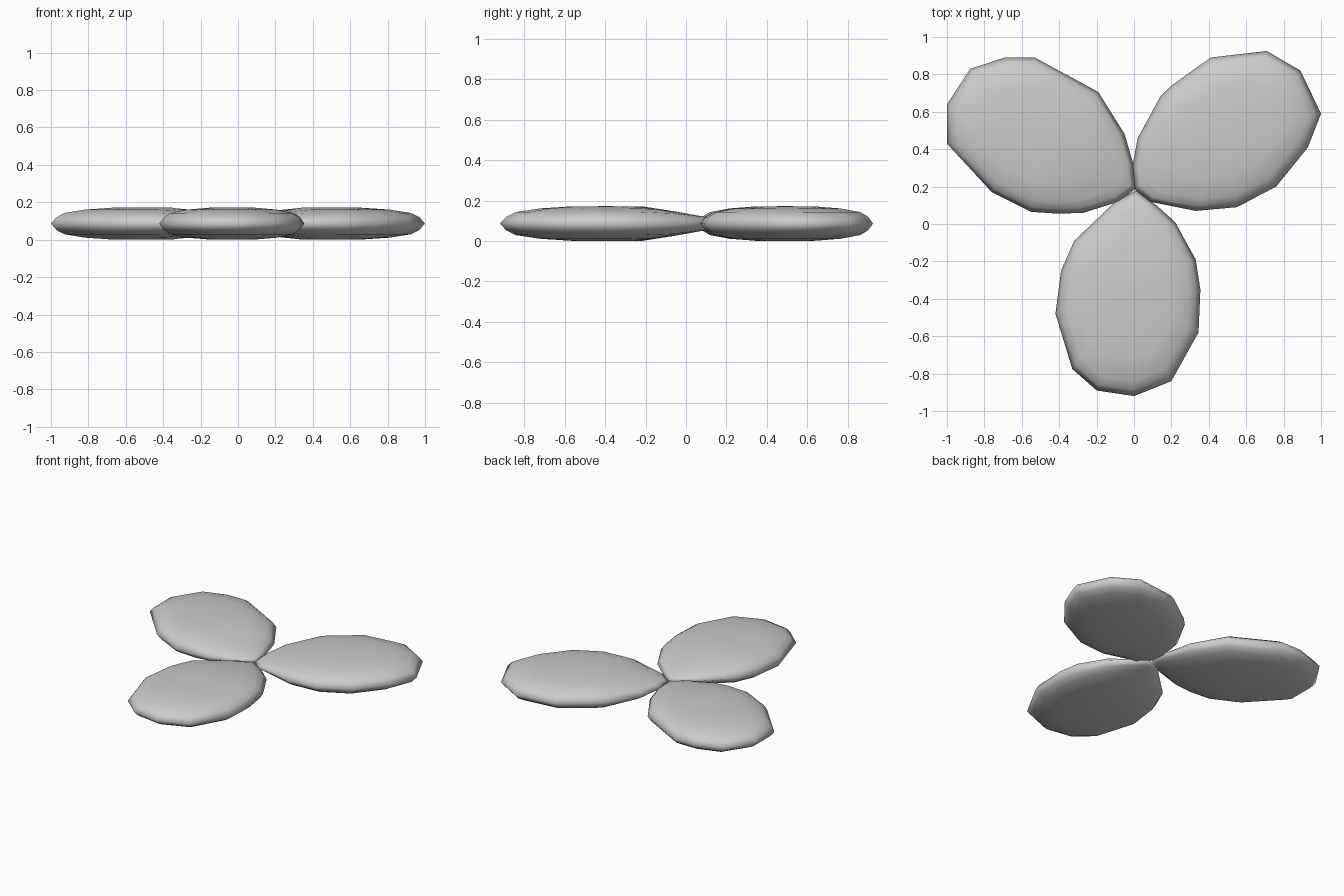
import bpy, bmesh, math
from mathutils import Vector

if "Cube" in bpy.data.objects:
    bpy.data.objects.remove(bpy.data.objects["Cube"])

HUB = Vector((0.0, 0.19))   # point where the three leaves meet
MID = 0.086                 # height of the rim plane
RINGS = [(0.94, 0.034), (0.85, 0.057), (0.62, 0.075), (0.32, 0.085)]  # outline scale, half thickness


def leaf(name, centre, outline):
    """Low-poly cushion: nested scaled copies of the outline above and below the rim."""
    bm = bmesh.new()
    c = Vector(centre)
    pts = [Vector(p) for p in outline]
    n = len(pts)

    def ring(scale, h):
        verts = []
        for p in pts:
            q = c + (p - c) * scale
            taper = min(1.0, 0.45 + 1.4 * (q - HUB).length)   # thinner towards the hub
            verts.append(bm.verts.new((q.x, q.y, MID + h * taper)))
        return verts

    rim = ring(1.0, 0.0)
    for side in (1, -1):
        prev = rim
        for scale, h in RINGS:
            cur = ring(scale, h * side)
            for i in range(n):
                j = (i + 1) % n
                bm.faces.new((prev[i], prev[j], cur[j], cur[i]))
            prev = cur
        top = bm.verts.new((c.x, c.y, MID + side * 0.086))
        for i in range(n):
            bm.faces.new((prev[i], prev[(i + 1) % n], top))
    bmesh.ops.recalc_face_normals(bm, faces=bm.faces)
    for f in bm.faces:
        f.smooth = True
    mesh = bpy.data.meshes.new(name)
    bm.to_mesh(mesh)
    bm.free()
    obj = bpy.data.objects.new(name, mesh)
    bpy.context.collection.objects.link(obj)


# Front leaf
leaf("front_leaf", (-0.03, -0.40), [
    (0.01, 0.18), (0.12, 0.10), (0.22, 0.01), (0.33, -0.19), (0.355, -0.35),
    (0.345, -0.58), (0.20, -0.84), (0, -0.92), (-0.20, -0.89), (-0.33, -0.775),
    (-0.42, -0.48), (-0.39, -0.25), (-0.32, -0.09), (-0.10, 0.12)])

# Back right leaf
leaf("right_leaf", (0.50, 0.50), [
    (0.0, 0.19), (-0.01, 0.30), (0.02, 0.46), (0.14, 0.68), (0.20, 0.74),
    (0.41, 0.89), (0.71, 0.925), (0.89, 0.82), (1.0, 0.59), (0.93, 0.41),
    (0.76, 0.20), (0.55, 0.09), (0.33, 0.07), (0.08, 0.12)])

# Back left leaf
leaf("left_leaf", (-0.52, 0.48), [
    (0.01, 0.19), (0.0, 0.31), (-0.05, 0.48), (-0.19, 0.705), (-0.53, 0.89),
    (-0.69, 0.89), (-0.875, 0.83), (-1.0, 0.64), (-1.0, 0.43), (-0.76, 0.17),
    (-0.55, 0.065), (-0.40, 0.055), (-0.27, 0.06), (-0.08, 0.12)])
